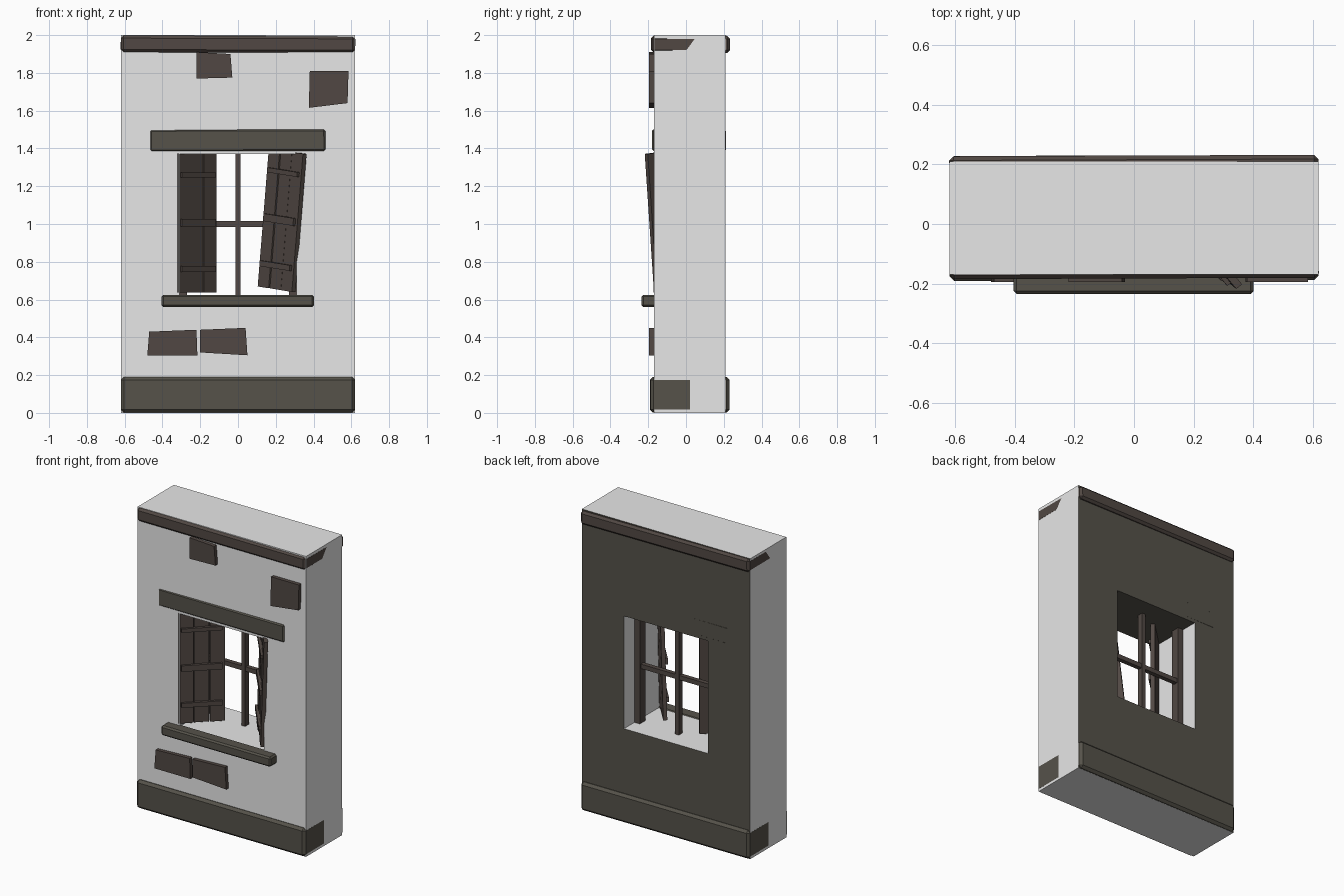
import bpy
import bmesh
import math
from mathutils import Matrix, Vector

cube = bpy.data.objects.get("Cube")
if cube:
    bpy.data.objects.remove(cube, do_unlink=True)


def make_material(name, rgb):
    mat = bpy.data.materials.new(name)
    mat.use_nodes = True
    mat.diffuse_color = (*rgb, 1)
    mat.node_tree.nodes["Principled BSDF"].inputs["Base Color"].default_value = (*rgb, 1)
    return mat


plaster = make_material("pale plaster", (0.8, 0.8, 0.8))
stone = make_material("dark stone", (0.092, 0.085, 0.068))
wood = make_material("brown wood", (0.082, 0.064, 0.056))

FRONT, BACK = -0.17, 0.21


def finish(name, bm, *mats):
    bmesh.ops.recalc_face_normals(bm, faces=bm.faces)
    mesh = bpy.data.meshes.new(name)
    bm.to_mesh(mesh)
    bm.free()
    for mat in mats:
        mesh.materials.append(mat)
    obj = bpy.data.objects.new(name, mesh)
    bpy.context.collection.objects.link(obj)
    return obj


def add_box(bm, lo, hi):
    lo, hi = Vector(lo), Vector(hi)
    place = Matrix.Translation((lo + hi) / 2) @ Matrix.Diagonal((*(hi - lo), 1))
    return bmesh.ops.create_cube(bm, size=1, matrix=place)["verts"]


def beam(name, lo, hi, mat, bevel=0.0, yaw=0.0, roll=0.0):
    """Chamfered block, turned slightly about its own centre."""
    bm = bmesh.new()
    verts = add_box(bm, lo, hi)
    centre = (Vector(lo) + Vector(hi)) / 2
    turn = Matrix.Rotation(yaw, 3, 'Z') @ Matrix.Rotation(roll, 3, 'Y')
    bmesh.ops.rotate(bm, verts=verts, cent=centre, matrix=turn)
    if bevel:
        bmesh.ops.bevel(bm, geom=bm.edges[:], offset=bevel, segments=1, affect='EDGES')
    return finish(name, bm, mat)


def wall():
    """Slab with a window opening; back and opening ceiling are stone."""
    bm = bmesh.new()
    xs, zs = (-0.62, -0.31, 0.31, 0.62), (0, 0.62, 1.37, 2)
    grid = [[bm.verts.new((x, FRONT, z)) for z in zs] for x in xs]
    for i in range(3):
        for j in range(3):
            if (i, j) != (1, 1):
                bm.faces.new((grid[i][j], grid[i + 1][j], grid[i + 1][j + 1], grid[i][j + 1]))
    ext = bmesh.ops.extrude_face_region(bm, geom=bm.faces[:], use_keep_orig=True)
    moved = [g for g in ext["geom"] if isinstance(g, bmesh.types.BMVert)]
    bmesh.ops.translate(bm, verts=moved, vec=(0, BACK - FRONT, 0))
    bmesh.ops.recalc_face_normals(bm, faces=bm.faces)
    for face in bm.faces:
        ceiling = face.normal.z < -0.5 and face.calc_center_median().z > 1
        face.material_index = int(face.normal.y > 0.5 or ceiling)
    finish("wall", bm, plaster, stone)


def brick(name, corners):
    """Irregular four-cornered stone standing proud of the plaster."""
    bm = bmesh.new()
    face = bm.faces.new([bm.verts.new((x, FRONT - 0.025, z)) for x, z in corners])
    ext = bmesh.ops.extrude_face_region(bm, geom=[face], use_keep_orig=True)
    moved = [g for g in ext["geom"] if isinstance(g, bmesh.types.BMVert)]
    bmesh.ops.translate(bm, verts=moved, vec=(0, 0.04, 0))
    finish(name, bm, wood)


def shutter(name, side, hinge, yaw, tilt, lean):
    """Three planks and three battens; local origin at the hinge's lower corner."""
    bm = bmesh.new()
    width, height, thick = 0.29, 0.735, 0.025
    plank = width / 3
    for i in range(3):
        a, b = i * plank + 0.003, (i + 1) * plank - 0.003
        inset = 0.004 * (i == 1)
        add_box(bm, (a, inset, 0), (b, thick, height))
    for z, h in ((0.11, 0.03), (0.35, 0.04), (0.61, 0.025)):
        add_box(bm, (0.02, -0.015, z), (width - 0.02, 0.005, z + h))
    if side > 0:
        bmesh.ops.scale(bm, vec=(-1, 1, 1), verts=bm.verts)
    turn = (Matrix.Rotation(tilt, 4, 'Y') @ Matrix.Rotation(lean, 4, 'X')
            @ Matrix.Rotation(yaw, 4, 'Z'))
    bmesh.ops.transform(bm, verts=bm.verts, matrix=Matrix.Translation(hinge) @ turn)
    finish(name, bm, wood)


wall()

# Beams running through the wall
beam("base_beam", (-0.62, -0.19, 0.001), (0.62, 0.23, 0.19), stone, 0.016, yaw=0.002)
beam("top_beam", (-0.62, -0.183, 1.908), (0.62, 0.23, 1.996), wood, 0.014, yaw=0.004, roll=0.003)
beam("lintel", (-0.465, -0.177, 1.385), (0.463, 0.209, 1.5), stone, 0.008, yaw=-0.005, roll=-0.003)
beam("window_sill", (-0.405, -0.235, 0.56), (0.402, -0.15, 0.625), stone, 0.01)

# Window frame and glazing bars
for side, label in ((-1, "right"), (1, "left")):
    x = side * 0.29
    beam(label + "_window_post", (x - 0.02, 0.04, 0.62), (x + 0.02, 0.1, 1.37), wood)
beam("window_upright", (-0.014, 0.055, 0.62), (0.014, 0.095, 1.37), wood)
beam("window_crossbar", (-0.31, 0.06, 0.985), (0.31, 0.09, 1.015), wood)

# Shutters swung into the opening, one of them hanging crooked
shutter("right_shutter", -1, (-0.32, -0.175, 0.637), math.radians(44), 0, 0)
shutter("left_shutter", 1, (0.287, -0.172, 0.64), math.radians(-50),
        math.radians(4.6), math.radians(3.8))

# Exposed bricks
brick("upper_brick", [(-0.22, 1.91), (-0.04, 1.9), (-0.03, 1.775), (-0.22, 1.77)])
brick("corner_brick", [(0.38, 1.81), (0.585, 1.81), (0.58, 1.64), (0.375, 1.615)])
brick("lower_brick_a", [(-0.47, 0.43), (-0.22, 0.44), (-0.215, 0.305), (-0.48, 0.305)])
brick("lower_brick_b", [(-0.2, 0.44), (0.04, 0.45), (0.05, 0.305), (-0.2, 0.32)])
